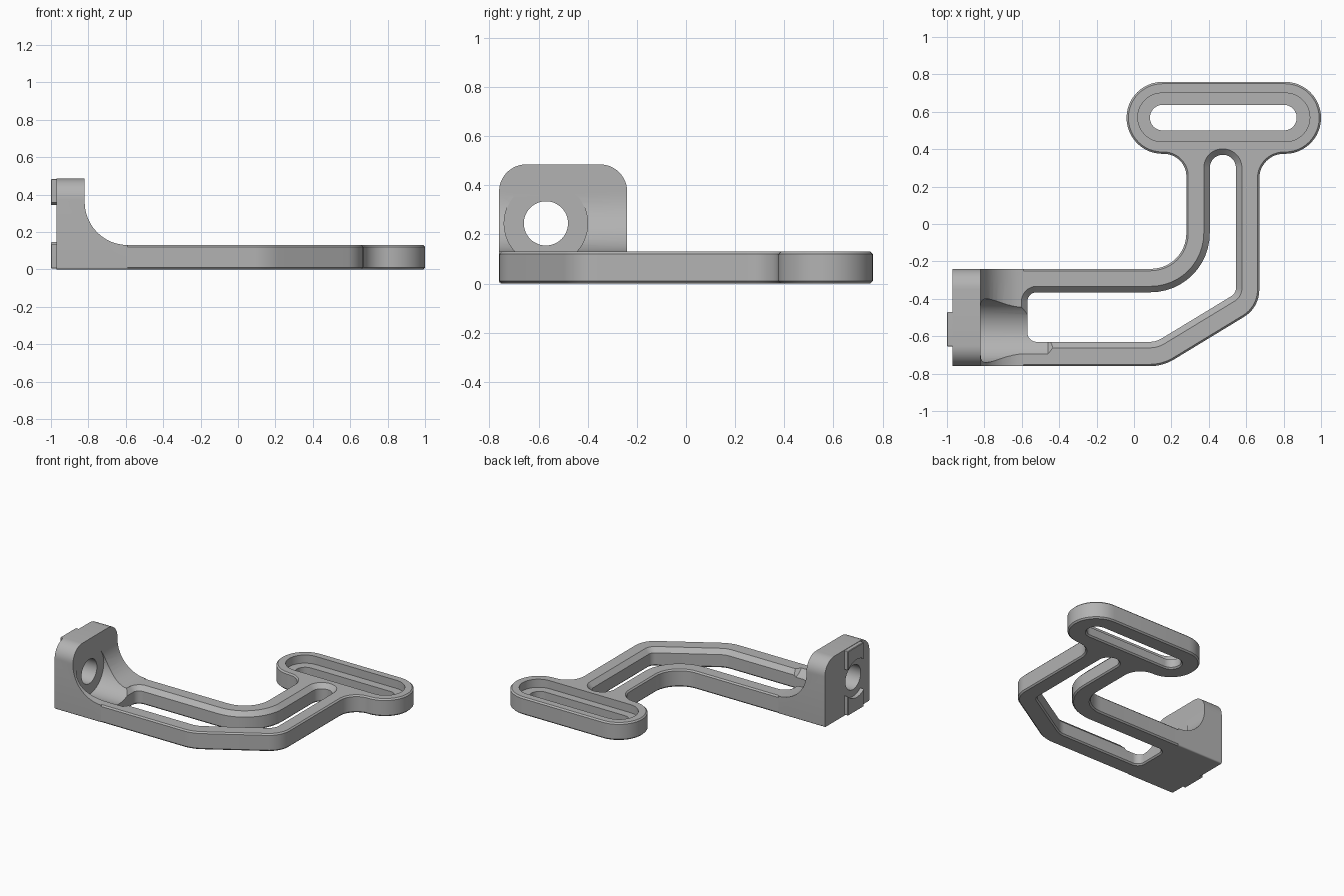
import bpy, bmesh, math
from mathutils import Vector

if "Cube" in bpy.data.objects:
    bpy.data.objects.remove(bpy.data.objects["Cube"], do_unlink=True)

grey = bpy.data.materials.new("plain grey")
grey.use_nodes = True
grey.diffuse_color = (0.45, 0.45, 0.45, 1)
grey.node_tree.nodes["Principled BSDF"].inputs["Base Color"].default_value = grey.diffuse_color

STEPS = 12


def rounded(corners, off):
    """Counter-clockwise outline with rounded corners, grown outward by off."""
    pts = []
    for i, (x, y, r) in enumerate(corners):
        p = Vector((x, y))
        d0 = (p - Vector(corners[i - 1][:2])).normalized()
        d1 = (Vector(corners[(i + 1) % len(corners)][:2]) - p).normalized()
        n0, n1 = Vector((d0.y, -d0.x)), Vector((d1.y, -d1.x))
        miter = (n0 + n1) / (1 + n0.dot(n1))
        turn = math.atan2(d0.x * d1.y - d0.y * d1.x, d0.dot(d1))
        side = 1 if turn > 0 else -1
        r = max(r + side * off, 0.0005)
        centre = p + miter * off - miter * r * side
        start = math.atan2(n0.y, n0.x)
        for k in range(STEPS + 1):
            a = start + turn * k / STEPS
            pts.append(centre + Vector((math.cos(a), math.sin(a))) * r * side)
    return pts


# Profile planes: z uses (x, y), x uses (y, z), y uses (z, x)
PLACE = {"z": lambda a, b, c: (a, b, c),
         "x": lambda a, b, c: (c, a, b),
         "y": lambda a, b, c: (b, c, a)}


def loft(name, corners, levels, axis="z"):
    """Solid through copies of one outline, each level being (height, offset)."""
    bm = bmesh.new()
    rings = [[bm.verts.new(PLACE[axis](p.x, p.y, h)) for p in rounded(corners, off)]
             for h, off in levels]
    n = len(rings[0])
    for low, high in zip(rings, rings[1:]):
        for i in range(n):
            j = (i + 1) % n
            bm.faces.new((low[i], low[j], high[j], high[i]))
    bm.faces.new(rings[0][::-1])
    bm.faces.new(rings[-1])
    bmesh.ops.remove_doubles(bm, verts=bm.verts, dist=0.00002)
    bmesh.ops.recalc_face_normals(bm, faces=bm.faces)
    mesh = bpy.data.meshes.new(name)
    bm.to_mesh(mesh)
    bm.free()
    mesh.materials.append(grey)
    obj = bpy.data.objects.new(name, mesh)
    bpy.context.collection.objects.link(obj)
    return obj


def box(a0, b0, a1, b1, r):
    return [(a0, b0, r), (a1, b0, r), (a1, b1, r), (a0, b1, r)]


def disc(a, b, r):
    return box(a - r, b - r, a + r, b + r, r)


def combine(target, tool, operation="DIFFERENCE"):
    mod = target.modifiers.new("join", "BOOLEAN")
    mod.operation, mod.solver, mod.object = operation, "EXACT", tool
    bpy.context.view_layer.objects.active = target
    bpy.ops.object.modifier_apply(modifier=mod.name)
    bpy.data.objects.remove(tool, do_unlink=True)


T = 0.13                    # plate thickness
E = 0.01                    # small edge chamfer
HOLE_Y, HOLE_Z = -0.57, 0.245

# Mounting block with rounded top and concave gusset
block = loft("mounting_bracket",
             [(-0.7605, 0, E), (-0.2395, 0, E), (-0.2395, 0.485, 0.11), (-0.7605, 0.485, 0.11)],
             [(-0.97, 0), (-0.59, 0)], "x")
combine(block, loft("gusset_cutter", box(T, -0.82, 1, 0.5, 0.23), [(-1, 0), (0, 0)], "y"))

# Locating key on the rear face, interrupted around the bolt hole
key = loft("locating_key", box(-0.655, 0.005, -0.47, 0.482, 0.005),
           [(-1, -0.004), (-0.996, 0), (-0.95, 0)], "x")
combine(key, loft("key_cutter", disc(HOLE_Y, HOLE_Z, 0.14), [(-1.1, 0), (-0.968, 0)], "x"))
combine(block, key, "UNION")

# Bent arm with wide strap head
arm = loft("arm",
           [(-0.93, -0.76, 0.012), (0.155, -0.76, 0.25), (0.67, -0.447, 0.17),
            (0.67, 0.375, 0.13), (1, 0.375, 0.1925), (1, 0.76, 0.1925),
            (-0.04, 0.76, 0.1925), (-0.04, 0.375, 0.1925), (0.28, 0.375, 0.12),
            (0.28, -0.24, 0.19), (-0.93, -0.24, 0.012)],
           [(0, -E), (E, 0), (T - E, 0), (T, -E)])
combine(block, arm, "UNION")

# Long opening that follows the arm, chamfered on both faces
opening = loft("opening_cutter",
               [(-0.57, -0.63, 0.05), (0.118, -0.63, 0.12), (0.545, -0.371, 0.05),
                (0.545, 0.37, 0.07), (0.405, 0.37, 0.07),
                (0.405, -0.365, 0.315), (-0.57, -0.365, 0.05)],
               [(-0.01, 0.02), (E, 0), (T - 0.032, 0), (T, 0.032), (0.2, 0.032)])
combine(block, opening)

# Strap slot with a recessed ledge
combine(block, loft("ledge_cutter", box(0.02, 0.44, 0.94, 0.7, 0.13), [(0.07, 0), (0.2, 0)]))
combine(block, loft("slot_cutter", box(0.085, 0.5, 0.87, 0.637, 0.0685),
                    [(-0.01, 0.02), (E, 0), (0.2, 0)]))

# Bolt head clearance and bolt hole
combine(block, loft("clearance_cutter", disc(HOLE_Y, HOLE_Z, 0.17),
                    [(-0.82, 0), (-0.46, 0), (-0.42, -0.035)], "x"))
combine(block, loft("bolt_cutter", disc(HOLE_Y, HOLE_Z, 0.09), [(-1.1, 0), (-0.7, 0)], "x"))

bpy.ops.object.select_all(action="DESELECT")
block.select_set(True)
bpy.context.view_layer.objects.active = block
bpy.ops.object.shade_smooth_by_angle(angle=math.radians(25))
